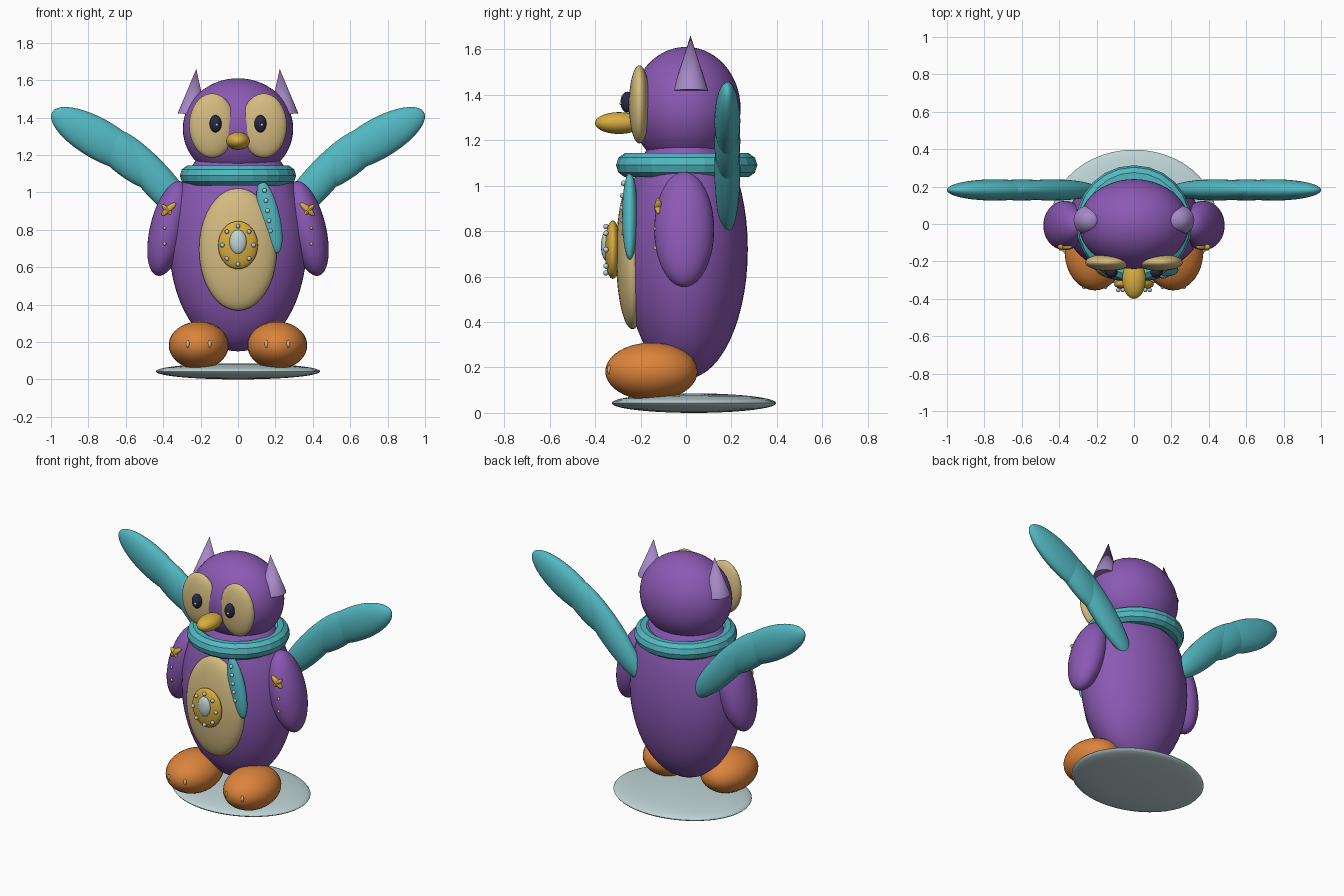
import bpy, math
from mathutils import Matrix, Vector

if "Cube" in bpy.data.objects:
    bpy.data.objects.remove(bpy.data.objects["Cube"])


def paint(name, r, g, b):
    m = bpy.data.materials.new(name)
    m.diffuse_color = (r, g, b, 1)
    m.use_nodes = True
    m.node_tree.nodes["Principled BSDF"].inputs["Base Color"].default_value = m.diffuse_color
    return m


PURPLE = paint("purple", 0.26, 0.10, 0.46)
LILAC = paint("lilac", 0.38, 0.25, 0.57)
TEAL = paint("teal", 0.085, 0.48, 0.54)
TAN = paint("tan", 0.66, 0.50, 0.22)
ORANGE = paint("orange", 0.72, 0.23, 0.045)
GOLD = paint("gold", 0.68, 0.42, 0.05)
PALE = paint("pale_blue", 0.52, 0.66, 0.67)
DARK = paint("dark_navy", 0.02, 0.023, 0.055)


def finish(name, mat):
    ob = bpy.context.object
    ob.name = name
    ob.data.materials.append(mat)
    bpy.ops.object.shade_smooth_by_angle(angle=math.radians(35))
    return ob


def blob(name, loc, radii, mat, tilt=0.0, seg=32, rings=20):
    """Ellipsoid, leaning toward +x by tilt radians."""
    bpy.ops.mesh.primitive_uv_sphere_add(segments=seg, ring_count=rings, radius=1)
    me = bpy.context.object.data
    me.transform(Matrix.Translation(Vector(loc)) @ Matrix.Rotation(tilt, 4, 'Y')
                 @ Matrix.Diagonal((*radii, 1)))
    return finish(name, mat)


def stud(name, loc, mat, r=0.012, tall=1.0):
    return blob(name, loc, (r, r, r * tall), mat, seg=12, rings=8)


# Stand and main masses
blob("stand", (0, 0.035, 0.043), (0.44, 0.362, 0.043), PALE, seg=48)
blob("body", (0, 0, 0.72), (0.367, 0.272, 0.57), PURPLE, seg=48, rings=28)
blob("head", (0, 0, 1.34), (0.295, 0.24, 0.27), PURPLE, seg=48, rings=28)
blob("belly", (0, -0.235, 0.695), (0.208, 0.073, 0.327), TAN)
blob("beak", (0, -0.295, 1.275), (0.063, 0.105, 0.048), GOLD)

# Collar ring
bpy.ops.mesh.primitive_torus_add(major_segments=24, minor_segments=10,
                                 major_radius=0.255, minor_radius=0.056,
                                 location=(0, 0.003, 1.09))
collar = finish("scarf_collar", TEAL)
bpy.ops.object.shade_flat()

# Hanging scarf end with studs
blob("scarf_end", (0.168, -0.247, 0.867), (0.056, 0.034, 0.197), TEAL, tilt=-0.22)
for i in range(5):
    stud("scarf_stud", (0.142 + 0.008 * i, -0.275 - 0.005 * math.sin(i * 0.8),
                        1.01 - 0.054 * i), PALE)

# Medallion, gem and ring of studs
blob("medallion", (0, -0.322, 0.718), (0.106, 0.036, 0.128), GOLD)
blob("medallion_gem", (0, -0.35, 0.735), (0.046, 0.024, 0.065), PALE)
for i in range(8):
    a = math.tau * i / 8
    stud("medallion_stud", (0.084 * math.cos(a), -0.352, 0.718 + 0.102 * math.sin(a)), PALE)

for s, side in ((-1, "left"), (1, "right")):
    # Face disc and eye
    blob(side + "_face_disc", (s * 0.138, -0.205, 1.357), (0.123, 0.046, 0.172), TAN)
    blob(side + "_eye", (s * 0.12, -0.258, 1.367), (0.032, 0.03, 0.046), DARK, seg=24)
    stud(side + "_eye_glint", (s * 0.12 + 0.007, -0.285, 1.362), PALE, r=0.008)

    # Ear tuft
    bpy.ops.mesh.primitive_cone_add(vertices=24, radius1=0.078, radius2=0, depth=0.245)
    bpy.context.object.data.transform(
        Matrix.Translation((s * 0.234, 0.02, 1.538)) @ Matrix.Rotation(-s * 0.09, 4, 'Y'))
    finish(side + "_ear", LILAC)

    # Flipper arm with gold badge and two studs
    blob(side + "_arm", (s * 0.37, -0.008, 0.807), (0.1, 0.132, 0.26), PURPLE, tilt=-s * 0.24)
    blob(side + "_badge_leaf", (s * 0.37, -0.122, 0.91), (0.018, 0.016, 0.05), GOLD,
         tilt=-s * 0.85, seg=12, rings=8)
    blob(side + "_badge_bar", (s * 0.378, -0.122, 0.905), (0.014, 0.018, 0.042), GOLD,
         tilt=s * 0.75, seg=12, rings=8)
    for z in (0.81, 0.725):
        stud(side + "_arm_stud", (s * 0.392, -0.134, z), TAN, r=0.009)

    # Foot with toe nails
    blob(side + "_foot", (s * 0.21, -0.152, 0.182), (0.16, 0.203, 0.127), ORANGE)
    for dx in (-0.058, 0.058):
        stud(side + "_toe", (s * 0.21 + dx, -0.337, 0.19), TAN, r=0.01, tall=2.0)

    # Wing of three overlapping feathers: centre x, z, half width, half length, angle
    for part, x, z, w, l, deg in (("inner", 0.435, 1.065, 0.09, 0.36, 48),
                                  ("middle", 0.60, 1.195, 0.1, 0.26, 40),
                                  ("outer", 0.745, 1.285, 0.108, 0.288, 30)):
        blob(f"{side}_wing_{part}", (s * x, 0.182, z), (w, 0.057, l), TEAL,
             tilt=s * math.radians(90 - deg))
